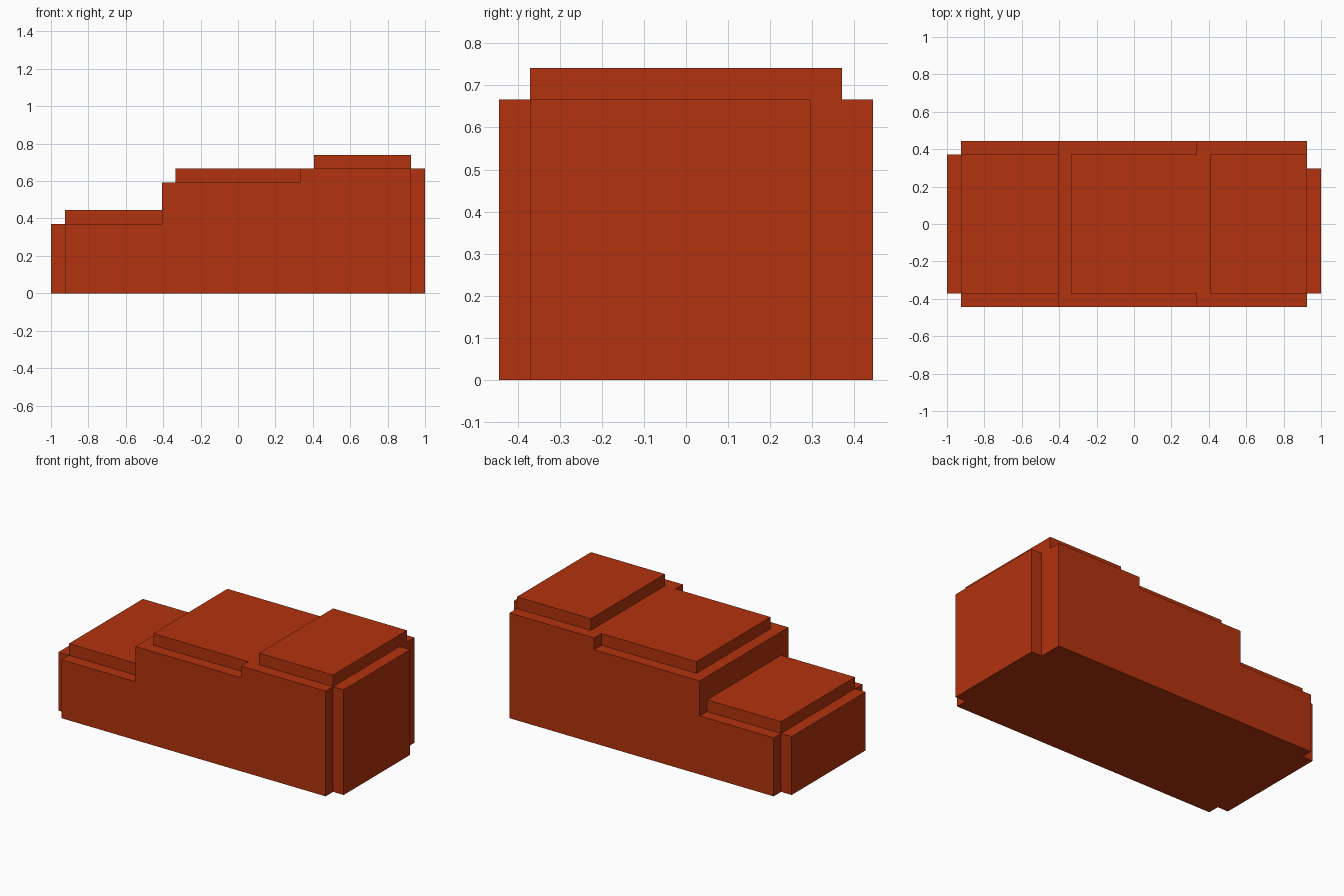
import bpy
import bmesh

cube = bpy.data.objects.get("Cube")
if cube:
    bpy.data.objects.remove(cube, do_unlink=True)

U = 2 / 27  # one grid step; all sizes below are in steps

# Single flat colour
red = bpy.data.materials.new("brick red")
red.use_nodes = True
color = (0.45, 0.033, 0.0045, 1)
red.diffuse_color = color
red.node_tree.nodes["Principled BSDF"].inputs["Base Color"].default_value = color


def extrude_profile(name, points, y0, y1):
    """Solid from an x-z outline, running from y0 to y1."""
    bm = bmesh.new()
    face = bm.faces.new([bm.verts.new((x * U, y0 * U, z * U)) for x, z in points])
    moved = bmesh.ops.extrude_face_region(bm, geom=[face])["geom"]
    verts = [v for v in moved if isinstance(v, bmesh.types.BMVert)]
    bmesh.ops.translate(bm, verts=verts, vec=(0, (y1 - y0) * U, 0))
    bmesh.ops.recalc_face_normals(bm, faces=bm.faces)
    mesh = bpy.data.meshes.new(name)
    bm.to_mesh(mesh)
    bm.free()
    mesh.materials.append(red)
    obj = bpy.data.objects.new(name, mesh)
    bpy.context.collection.objects.link(obj)
    return obj


def block(name, x0, x1, y0, y1, z0, z1):
    return extrude_profile(name, [(x0, z0), (x1, z0), (x1, z1), (x0, z1)], y0, y1)


# Stepped main body
extrude_profile("stepped_body", [
    (-12.5, 0), (12.5, 0), (12.5, 9), (4.5, 9),
    (4.5, 8), (-5.5, 8), (-5.5, 5), (-12.5, 5)], -6, 6)

# Raised slabs, one on each step
block("low_slab", -12.5, -5.5, -5, 5, 5, 6)
block("middle_slab", -4.5, 4.5, -5, 5, 8, 9)
block("high_slab", 5.5, 12.5, -5, 5, 9, 10)

# End panels; the tall one is narrower towards the back
block("low_end_panel", -13.5, -12.5, -5, 5, 0, 5)
block("high_end_panel", 12.5, 13.5, -5, 4, 0, 9)
